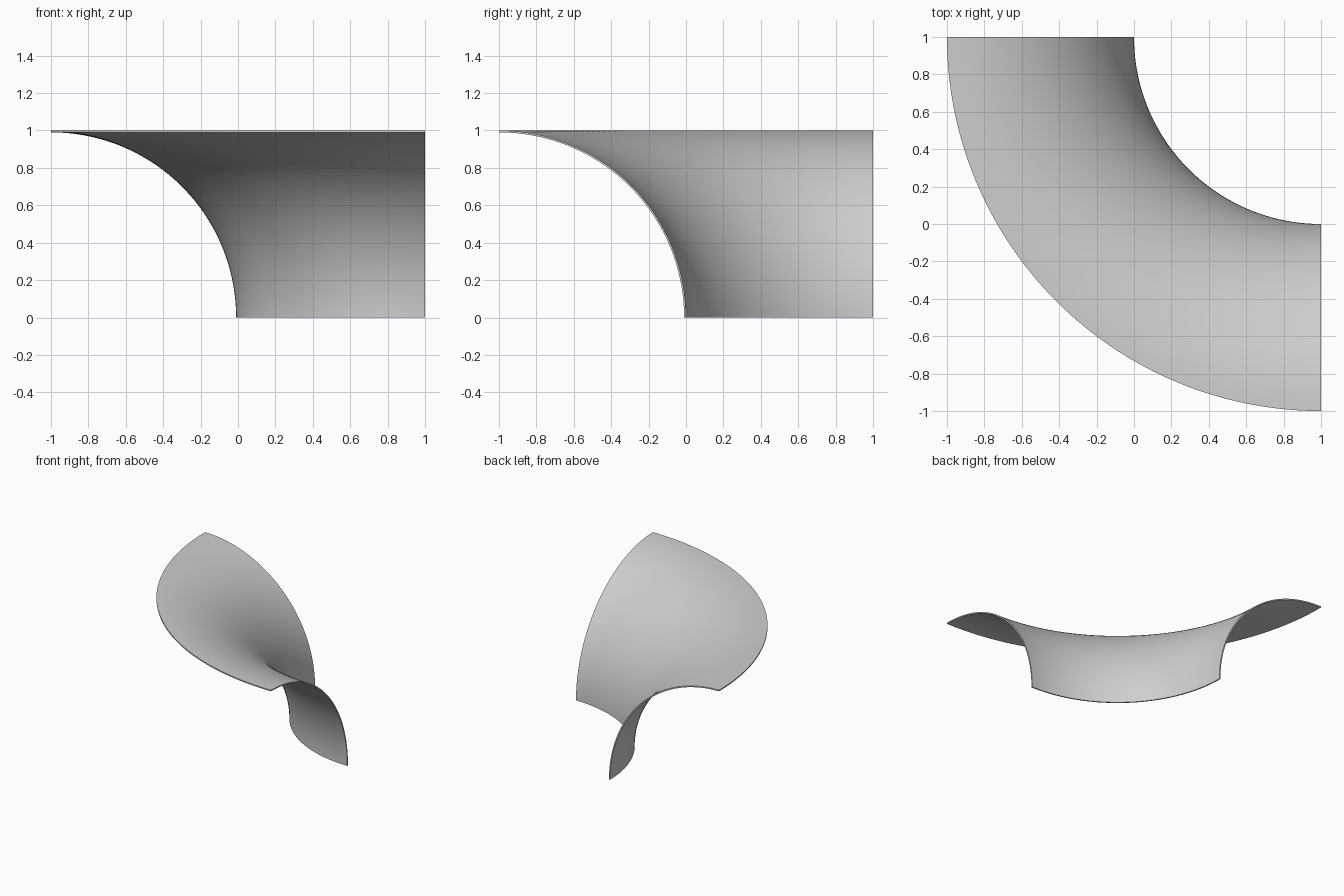
import bpy, bmesh, math

cube = bpy.data.objects.get("Cube")
if cube:
    bpy.data.objects.remove(cube, do_unlink=True)

grey = bpy.data.materials.new("light_grey")
grey.use_nodes = True
colour = (0.62, 0.62, 0.62, 1)
grey.diffuse_color = colour
grey.node_tree.nodes["Principled BSDF"].inputs["Base Color"].default_value = colour

MAJOR, MINOR, THICK = 2.0, 1.0, 0.01
ARC, SWEEP = 48, 64          # segments along the profile and the sweep
QUARTER = math.pi / 2


def profile_arc(radius):
    """Quarter circle from the foot (inner rim) up to the outer rim: (r, z)."""
    angles = [QUARTER * i / ARC for i in range(ARC + 1)]
    return [(MAJOR - radius * math.cos(t), radius * math.sin(t)) for t in angles]


# Closed thin cross-section: upper skin, then lower skin back again
section = profile_arc(MINOR) + profile_arc(MINOR - THICK)[::-1]
count = len(section)

# Sweep the section a quarter turn around the vertical axis at x = 1, y = 1
bm = bmesh.new()
rings = []
for j in range(SWEEP + 1):
    a = QUARTER * j / SWEEP
    rings.append([bm.verts.new((1 - r * math.cos(a), 1 - r * math.sin(a), z))
                  for r, z in section])
for ring, nxt in zip(rings, rings[1:]):
    for i in range(count):
        k = (i + 1) % count
        bm.faces.new((ring[i], ring[k], nxt[k], nxt[i]))

# Close both cut ends with a strip of quads
for ring in (rings[0], rings[-1]):
    for i in range(ARC):
        bm.faces.new((ring[i], ring[i + 1], ring[count - 2 - i], ring[count - 1 - i]))

bmesh.ops.recalc_face_normals(bm, faces=bm.faces)
mesh = bpy.data.meshes.new("curved_shell")
bm.to_mesh(mesh)
bm.free()
mesh.materials.append(grey)

shell = bpy.data.objects.new("curved_shell", mesh)
bpy.context.collection.objects.link(shell)
bpy.ops.object.select_all(action="DESELECT")
shell.select_set(True)
bpy.context.view_layer.objects.active = shell
bpy.ops.object.shade_smooth_by_angle(angle=math.radians(30))
